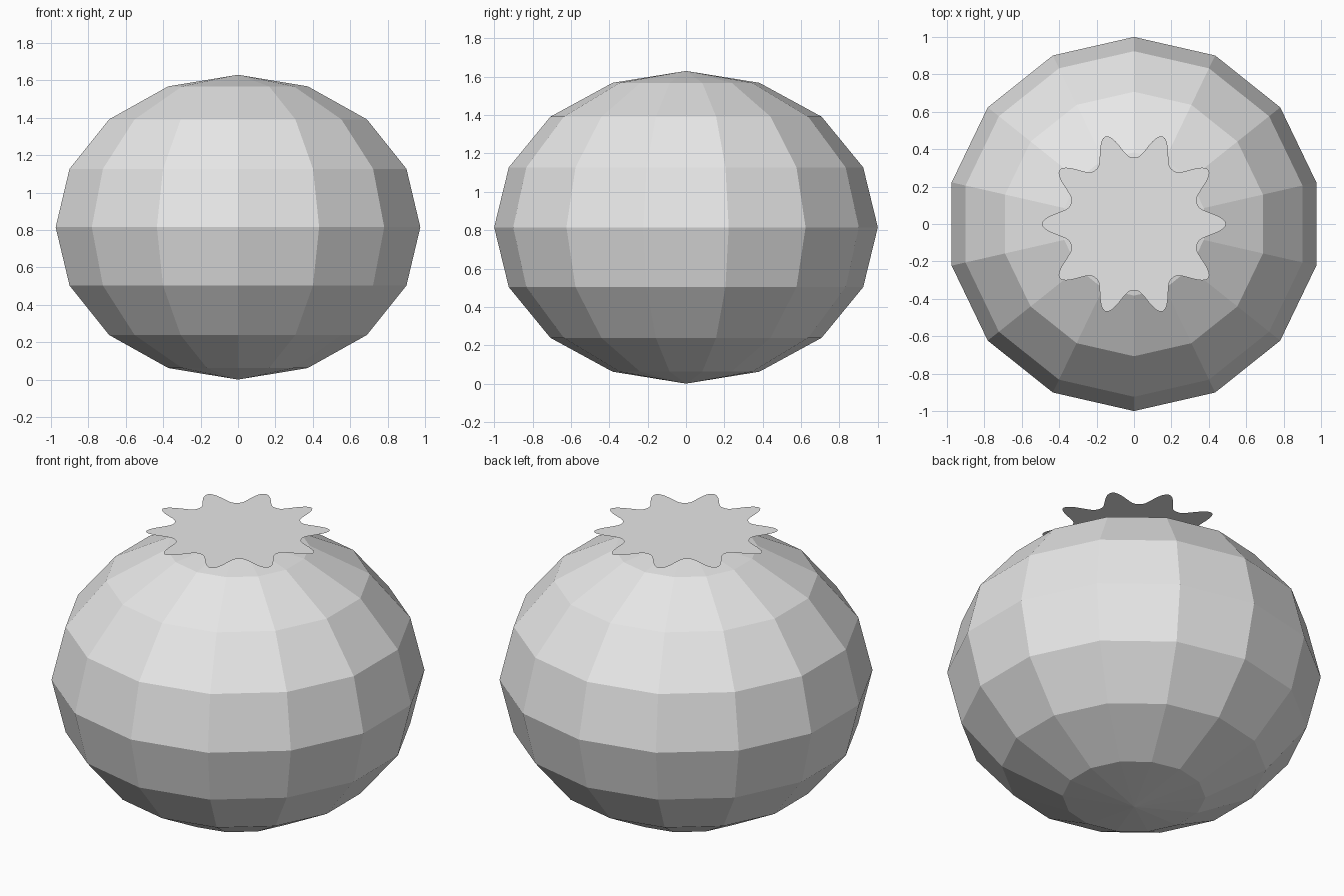
import bpy, bmesh, math

cube = bpy.data.objects.get("Cube")
if cube:
    bpy.data.objects.remove(cube, do_unlink=True)

HALF_HEIGHT = 0.815
LEAF_Z = 1.665
TIPS = 10
STEPS = 20   # outline points per tip


def make_material(name, rgb):
    mat = bpy.data.materials.new(name)
    mat.use_nodes = True
    color = (*rgb, 1.0)
    mat.diffuse_color = color
    mat.node_tree.nodes["Principled BSDF"].inputs["Base Color"].default_value = color
    return mat


def make_object(name, bm, mat):
    mesh = bpy.data.meshes.new(name)
    bm.to_mesh(mesh)
    bm.free()
    mesh.materials.append(mat)
    obj = bpy.data.objects.new(name, mesh)
    bpy.context.collection.objects.link(obj)
    return obj


grey = make_material("plain grey", (0.8, 0.8, 0.8))

# Faceted, slightly squashed fruit body
bm = bmesh.new()
bmesh.ops.create_uvsphere(bm, u_segments=14, v_segments=8, radius=1.0)
bmesh.ops.scale(bm, vec=(1, 1, HALF_HEIGHT), verts=bm.verts)
bmesh.ops.translate(bm, vec=(0, 0, HALF_HEIGHT), verts=bm.verts)
make_object("fruit_body", bm, grey)

# Flat leafy crown with pointed tips and rounded valleys
bm = bmesh.new()
rim = []
for i in range(TIPS * STEPS):
    angle = math.tau * i / (TIPS * STEPS)
    wave = (1 + math.cos(TIPS * angle)) / 2
    radius = 0.355 + 0.137 * wave ** 1.5
    rim.append(bm.verts.new((radius * math.cos(angle), radius * math.sin(angle), LEAF_Z)))
center = bm.verts.new((0, 0, LEAF_Z))
for a, b in zip(rim, rim[1:] + rim[:1]):
    bm.faces.new((center, a, b))
make_object("leaf_crown", bm, grey)
